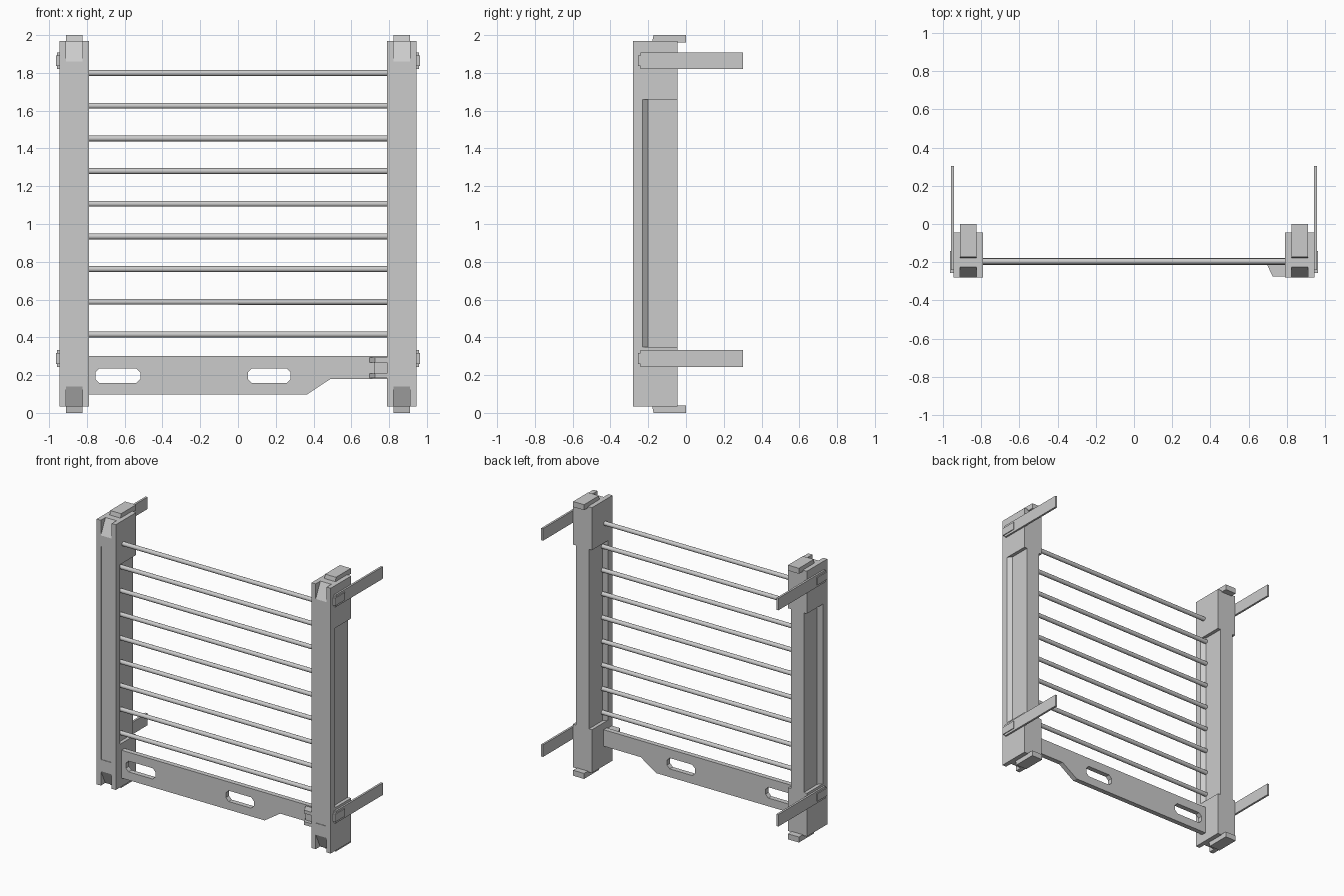
import bpy
import bmesh

cube = bpy.data.objects.get("Cube")
if cube:
    bpy.data.objects.remove(cube, do_unlink=True)

grey = bpy.data.materials.new("plain grey")
grey.use_nodes = True
grey.diffuse_color = (0.6, 0.6, 0.6, 1)
grey.node_tree.nodes["Principled BSDF"].inputs["Base Color"].default_value = (0.6, 0.6, 0.6, 1)


def prism(name, points, axis, low, high):
    """Extrude a 2D outline along an axis; outline uses the other two axes in order."""
    bm = bmesh.new()
    verts = []
    for u, v in points:
        co = [u, v]
        co.insert("xyz".index(axis), low)
        verts.append(bm.verts.new(co))
    face = bm.faces.new(verts)
    move = [0, 0, 0]
    move["xyz".index(axis)] = high - low
    new = bmesh.ops.extrude_face_region(bm, geom=[face])["geom"]
    bmesh.ops.translate(bm, vec=move, verts=[g for g in new if isinstance(g, bmesh.types.BMVert)])
    bmesh.ops.recalc_face_normals(bm, faces=bm.faces)
    mesh = bpy.data.meshes.new(name)
    bm.to_mesh(mesh)
    bm.free()
    mesh.materials.append(grey)
    obj = bpy.data.objects.new(name, mesh)
    bpy.context.collection.objects.link(obj)
    return obj


def box(name, x, y, z):
    return prism(name, [(x[0], y[0]), (x[1], y[0]), (x[1], y[1]), (x[0], y[1])], "z", *z)


def cut(obj, cutter):
    cutter.hide_render = True
    mod = obj.modifiers.new("cut", "BOOLEAN")
    mod.operation = "DIFFERENCE"
    mod.solver = "EXACT"
    mod.object = cutter
    bpy.context.view_layer.objects.active = obj
    bpy.ops.object.modifier_apply(modifier=mod.name)
    bpy.data.objects.remove(cutter, do_unlink=True)


def mirrored(obj):
    obj.modifiers.new("mirror", "MIRROR").use_mirror_merge = False
    return obj


def flip(points):
    """Swap an outline from the top end of a post to the bottom end."""
    return [(y, 2 - z) for y, z in points]


# Side posts, with hollowed flanks, a shallow front panel and a ramp at each end
INNER, OUTER, MID = 0.79, 0.944, 0.867
post = box("side_post", (INNER, OUTER), (-0.28, -0.045), (0.035, 1.97))
for edge, way in ((INNER, 1), (OUTER, -1)):
    flank = [(edge - way * 0.02, -0.23), (edge, -0.23), (edge + way * 0.025, -0.2),
             (edge + way * 0.025, 0.1), (edge - way * 0.02, 0.1)]
    cut(post, prism("flank_cutter", flank, "z", 0.35, 1.66))
cut(post, box("panel_cutter", (MID - 0.043, MID + 0.043), (-0.4, -0.276), (0.225, 1.78)))
ramp = [(-0.3, 1.84), (-0.28, 1.86), (-0.225, 1.972), (-0.225, 2.05), (-0.3, 2.05)]
foot = [(-0.18, 1.96), (0, 1.96), (0, 2), (-0.172, 2)]
for end, change in (("top", list), ("bottom", flip)):
    cut(post, prism("ramp_cutter", change(ramp), "x", MID - 0.044, MID + 0.044))
    # Pad at each end of the post
    mirrored(prism(end + "_pad", change(foot), "x", MID - 0.044, MID + 0.044))
mirrored(post)

# Mounting straps and their clips
for level, z in (("upper", 1.865), ("lower", 0.288)):
    mirrored(box(level + "_strap", (0.942, 0.957), (-0.24, 0.302), (z - 0.044, z + 0.044)))
    mirrored(box(level + "_clip", (0.935, 0.963), (-0.255, -0.14), (z - 0.028, z + 0.028)))

# Horizontal bars
for i in range(9):
    bpy.ops.mesh.primitive_cylinder_add(vertices=20, radius=0.0155, depth=1.62,
                                        location=(0, -0.195, 0.415 + i * 0.173),
                                        rotation=(0, 1.5708, 0))
    bar = bpy.context.object
    bar.name = f"bar_{i + 1}"
    bar.data.materials.append(grey)
    bpy.ops.object.shade_smooth_by_angle()

# Bottom rail with two slots
rail = prism("bottom_rail", [(-0.8, 0.097), (0.365, 0.097), (0.49, 0.18), (0.8, 0.18),
                             (0.8, 0.3), (-0.8, 0.3)], "y", -0.214, -0.178)
for left, right in ((-0.755, -0.517), (0.052, 0.278)):
    a, b, lo, hi, c = left, right, 0.157, 0.236, 0.022
    slot = [(a + c, lo), (b - c, lo), (b, lo + c), (b, hi - c),
            (b - c, hi), (a + c, hi), (a, hi - c), (a, lo + c)]
    cut(rail, prism("slot_cutter", slot, "y", -0.4, 0))

# Latch on the rail: two fingers around a block
wedge = [(0.695, -0.21), (0.725, -0.275), (0.8, -0.275), (0.8, -0.21)]
prism("latch_upper_finger", wedge, "z", 0.268, 0.292)
prism("latch_lower_finger", wedge, "z", 0.185, 0.209)
box("latch_block", (0.72, 0.8), (-0.25, -0.21), (0.209, 0.268))
